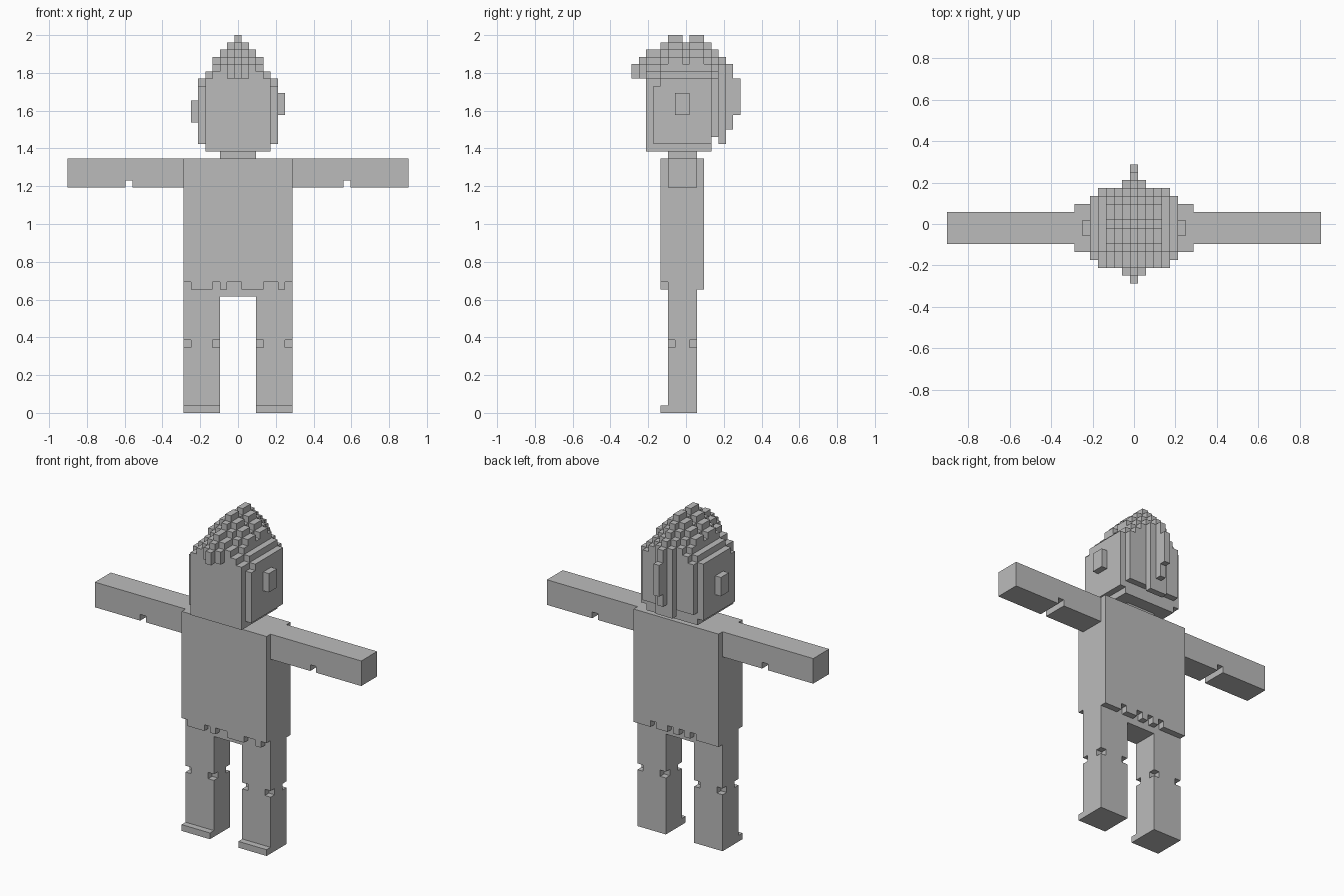
import bpy
import bmesh
from mathutils import Vector

if "Cube" in bpy.data.objects:
    bpy.data.objects.remove(bpy.data.objects["Cube"])

V = 2 / 52  # size of one cube cell

grey = bpy.data.materials.new("plain_grey")
grey.diffuse_color = (0.5, 0.5, 0.5, 1)
grey.use_nodes = True
grey.node_tree.nodes["Principled BSDF"].inputs["Base Color"].default_value = grey.diffuse_color


def box(x0, x1, y0, y1, z0, z1):
    """Set of grid cells, inclusive index ranges."""
    return {(x, y, z) for x in range(x0, x1 + 1)
            for y in range(y0, y1 + 1) for z in range(z0, z1 + 1)}


def mirrored(cells):
    return {(-x, y, z) for x, y, z in cells}


parts = {}

# Leg with a toe and notched knee corners
leg = box(3, 7, -2, 1, 0, 15) | box(3, 7, -3, -3, 0, 0)
leg -= {(x, y, 9) for x in (3, 7) for y in (-2, 1)}
parts["right_leg"] = leg
parts["left_leg"] = mirrored(leg)

# Hips and torso with a ragged shirt hem
parts["hips"] = box(-7, 7, -2, 1, 16, 16)
torso = box(-7, 7, -3, 2, 17, 34)
torso -= {(x, -3, 17) for x in (-7, -3, -1, 0, 4, 5, 7)}
torso -= {(x, 2, 17) for x in (4, 1, -1, -3)}
parts["torso"] = torso

# Arms with a slot under each elbow
arm = box(8, 23, -2, 1, 31, 34) - box(15, 15, -2, 1, 31, 31)
parts["right_arm"] = arm
parts["left_arm"] = mirrored(arm)

# Neck, head and ears
parts["neck"] = box(-2, 2, -2, 1, 35, 35)
parts["head"] = (box(-4, 4, -5, 3, 36, 36) | box(-5, 5, -4, 3, 37, 44)
                 | box(-4, 4, -5, -5, 37, 44) | box(-4, 4, 4, 4, 38, 44))
parts["right_ear"] = box(6, 6, -1, 0, 41, 43)
parts["left_ear"] = box(-6, -6, -1, 0, 40, 42)

# Hair: stepped dome with a central crest, fringe and back ridge
across = [52, 51, 50, 49, 47, 46]
along = {-7: 48, -6: 49, -5: 50, -4: 50, -3: 51, -2: 52, -1: 52, 0: 51,
         1: 52, 2: 52, 3: 51, 4: 50, 5: 49, 6: 48, 7: 46}
reach = {-7: 0, -6: 1, -5: 4, 4: 4, 5: 1, 6: 0, 7: 0}
start = {-7: 46, -6: 46, 5: 37, 6: 39, 7: 41}
hair = set()
for y, ridge in along.items():
    w = reach.get(y, 5)
    for x in range(-w, w + 1):
        top = min(across[abs(x)], max(ridge - abs(x), 45))
        if -4 < y < 3:
            top = max(top, 46)
        hair |= box(x, x, y, y, start.get(y, 45), top - 1)
parts["hair"] = hair

filled = set().union(*parts.values())
DIRS = [Vector(d) for d in ((1, 0, 0), (-1, 0, 0), (0, 1, 0),
                            (0, -1, 0), (0, 0, 1), (0, 0, -1))]


def build(name, cells):
    """Make the outer skin of a set of cells, merging flat areas."""
    bm = bmesh.new()
    verts = {}
    for c in sorted(cells):
        mid = Vector(c) + Vector((0, 0, 0.5))
        for d in DIRS:
            if tuple(int(a + b) for a, b in zip(c, d)) in filled:
                continue
            u = Vector((d.y, d.z, d.x))
            w = d.cross(u)
            quad = []
            for s, t in ((1, 1), (-1, 1), (-1, -1), (1, -1)):
                p = mid + (d + u * s + w * t) / 2
                key = tuple(round(a * 2) for a in p)
                if key not in verts:
                    verts[key] = bm.verts.new(p * V)
                quad.append(verts[key])
            bm.faces.new(quad)
    bmesh.ops.dissolve_limit(bm, angle_limit=0.01, verts=bm.verts[:],
                             edges=bm.edges[:])
    mesh = bpy.data.meshes.new(name)
    bm.to_mesh(mesh)
    bm.free()
    mesh.materials.append(grey)
    bpy.context.collection.objects.link(bpy.data.objects.new(name, mesh))


for part, cells in parts.items():
    build(part, cells)
